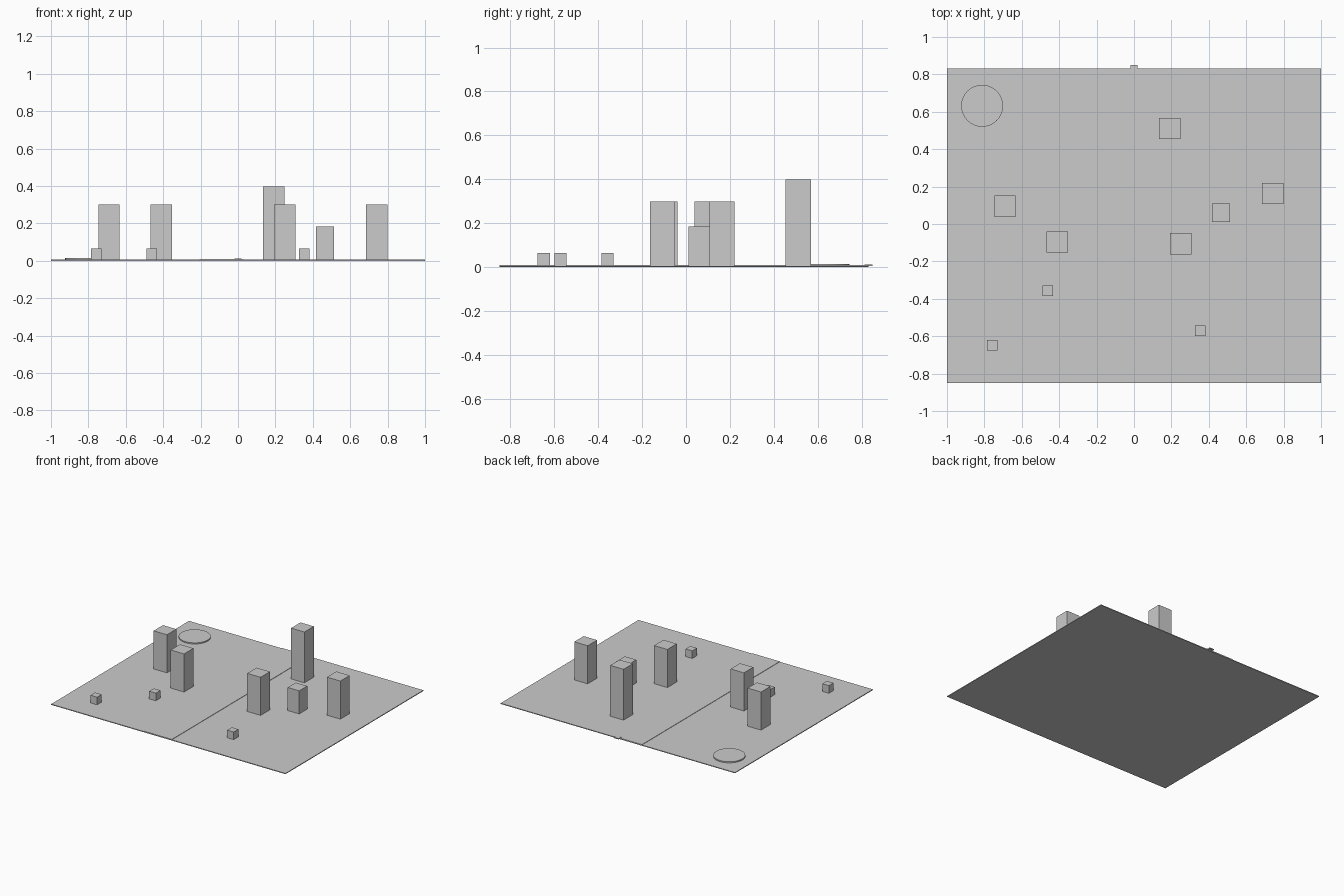
import bpy

if "Cube" in bpy.data.objects:
    bpy.data.objects.remove(bpy.data.objects["Cube"])

GROUND_TOP = 0.006


def box(name, cx, cy, sx, sy, z0, z1):
    bpy.ops.mesh.primitive_cube_add(size=1, location=(cx, cy, (z0 + z1) / 2))
    ob = bpy.context.object
    ob.name = name
    ob.scale = (sx, sy, z1 - z0)
    bpy.ops.object.transform_apply(location=False, rotation=False, scale=True)
    return ob


# Base plate and the slightly raised road strip
box("base_plate", 0, -0.009, 2.0, 1.68, 0, GROUND_TOP)
box("road_strip", -0.088, -0.009, 0.236, 1.68, GROUND_TOP, 0.009)

# Towers: x, y, width, top height
towers = [
    (0.192, 0.511, 0.114, 0.398),
    (0.742, 0.163, 0.114, 0.300),
    (0.465, 0.061, 0.098, 0.184),
    (0.250, -0.106, 0.114, 0.300),
    (-0.410, -0.096, 0.114, 0.300),
    (-0.690, 0.095, 0.114, 0.300),
]
for i, (x, y, w, h) in enumerate(towers, 1):
    box(f"tower_{i}", x, y, w, w, GROUND_TOP, h)

# Small huts
for i, (x, y) in enumerate([(-0.460, -0.357), (-0.758, -0.647), (0.355, -0.571)], 1):
    box(f"hut_{i}", x, y, 0.056, 0.056, GROUND_TOP, 0.065)

# Round pond
bpy.ops.mesh.primitive_cylinder_add(vertices=32, radius=0.112, depth=0.009,
                                    location=(-0.812, 0.632, GROUND_TOP + 0.0045))
bpy.context.object.name = "round_pond"
bpy.ops.object.shade_smooth_by_angle()

# Small marker overhanging the back edge
box("edge_marker", 0, 0.831, 0.038, 0.038, GROUND_TOP, 0.013)
